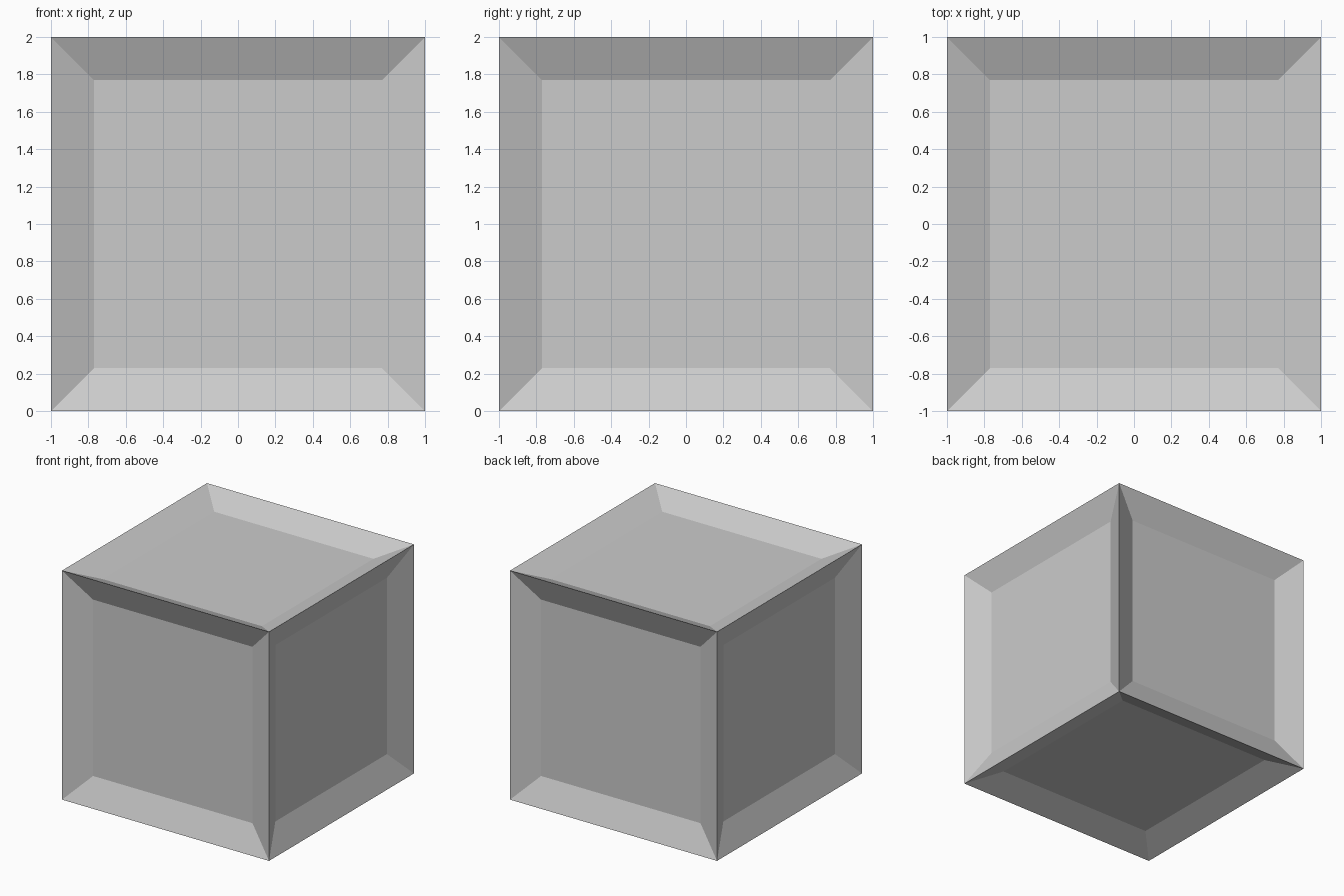
import bpy, bmesh
from mathutils import Matrix

if "Cube" in bpy.data.objects:
    bpy.data.objects.remove(bpy.data.objects["Cube"])

# Cube whose six faces are each inset and pushed inwards
bm = bmesh.new()
bmesh.ops.create_cube(bm, size=2.0, matrix=Matrix.Translation((0, 0, 1)))
bmesh.ops.inset_individual(bm, faces=bm.faces[:], thickness=0.23,
                           depth=0.0, use_even_offset=True)
bm.normal_update()
for f in bm.faces:
    c = f.calc_center_median()
    # Only the inner panels are centred on an axis of the cube
    offset = c - Matrix.Translation((0, 0, 1)).translation
    if sum(abs(v) > 0.01 for v in offset) == 1:
        n = offset.normalized()
        for v in f.verts:
            v.co -= n * 0.1
bmesh.ops.recalc_face_normals(bm, faces=bm.faces[:])

mesh = bpy.data.meshes.new("recessed_cube")
bm.to_mesh(mesh)
bm.free()
bpy.context.collection.objects.link(bpy.data.objects.new("recessed_cube", mesh))
